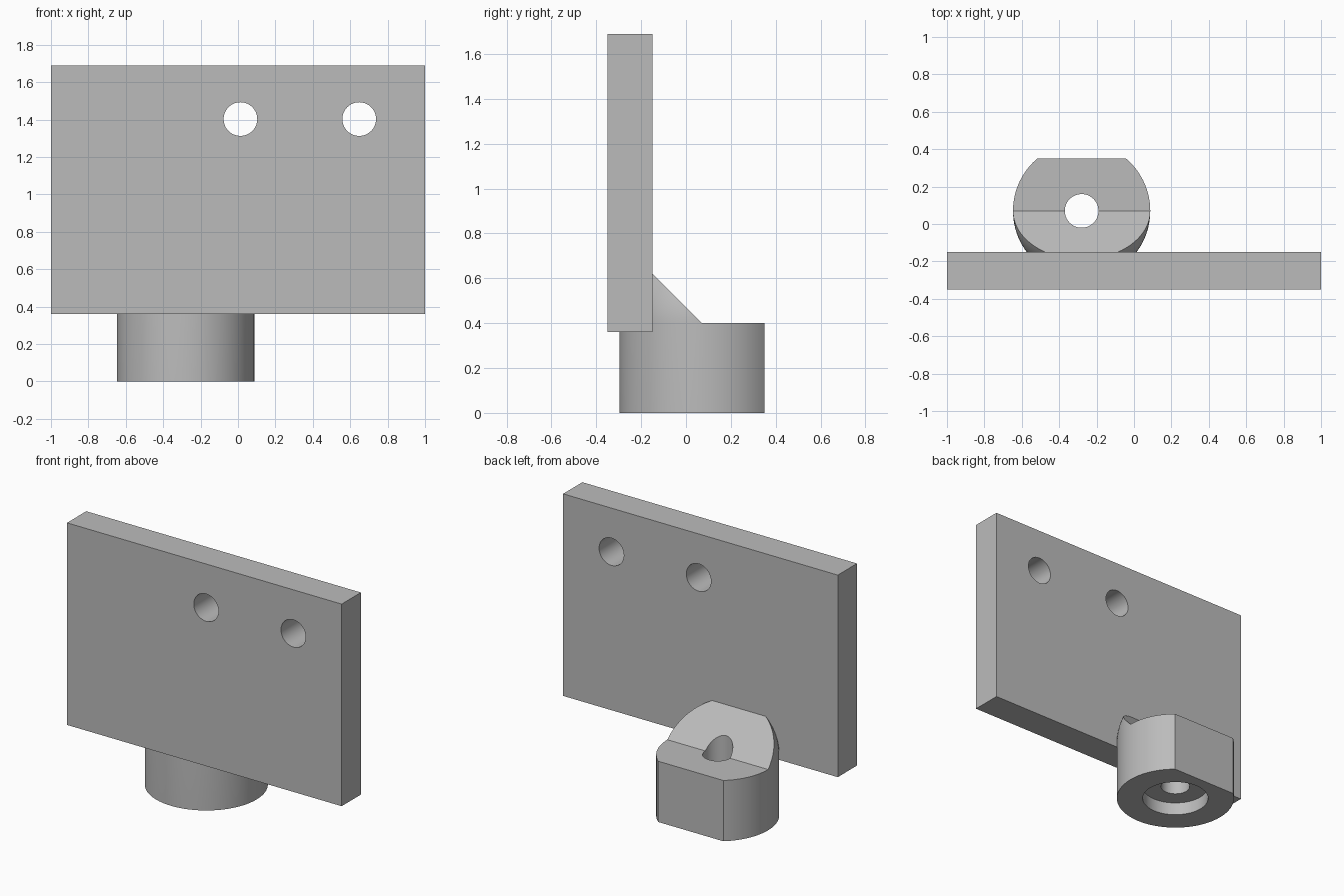
import bpy, bmesh, math
from mathutils import Matrix, Vector

default = bpy.data.objects.get("Cube")
if default:
    bpy.data.objects.remove(default, do_unlink=True)

grey = bpy.data.materials.new("plain grey")
grey.use_nodes = True
colour = (0.5, 0.5, 0.5, 1)
grey.diffuse_color = colour
grey.node_tree.nodes["Principled BSDF"].inputs["Base Color"].default_value = colour

HUB_X, HUB_Y, HUB_R, HUB_TOP = -0.28, 0.07, 0.367, 0.40
HOLE_R = 0.09


def finish(name, bm):
    bmesh.ops.recalc_face_normals(bm, faces=bm.faces)
    mesh = bpy.data.meshes.new(name)
    bm.to_mesh(mesh)
    bm.free()
    mesh.materials.append(grey)
    obj = bpy.data.objects.new(name, mesh)
    bpy.context.collection.objects.link(obj)
    return obj


def box(name, low, high):
    low, high = Vector(low), Vector(high)
    bm = bmesh.new()
    bmesh.ops.create_cube(bm, size=1)
    bmesh.ops.scale(bm, verts=bm.verts, vec=high - low)
    bmesh.ops.translate(bm, verts=bm.verts, vec=(low + high) / 2)
    return finish(name, bm)


def rod(name, centre, radius, length, axis="Z"):
    bm = bmesh.new()
    turn = Matrix.Rotation(math.pi / 2, 4, "X") if axis == "Y" else Matrix()
    bmesh.ops.create_cone(bm, cap_ends=True, segments=64, radius1=radius, radius2=radius,
                          depth=length, matrix=Matrix.Translation(centre) @ turn)
    return finish(name, bm)


def prism(name, outline, x0, x1):
    """Extrude a y-z outline along x."""
    bm = bmesh.new()
    face = bm.faces.new([bm.verts.new((x0, y, z)) for y, z in outline])
    out = bmesh.ops.extrude_face_region(bm, geom=[face])
    moved = [v for v in out["geom"] if isinstance(v, bmesh.types.BMVert)]
    bmesh.ops.translate(bm, verts=moved, vec=(x1 - x0, 0, 0))
    return finish(name, bm)


def cut(obj, cutter):
    cutter.hide_render = True
    mod = obj.modifiers.new("cut", "BOOLEAN")
    mod.operation, mod.solver, mod.object = "DIFFERENCE", "EXACT", cutter
    bpy.context.view_layer.objects.active = obj
    bpy.ops.object.modifier_apply(modifier=mod.name)
    bpy.data.objects.remove(cutter, do_unlink=True)


# Upright plate with two bolt holes
plate = box("mounting_plate", (-1, -0.35, 0.36), (1, -0.15, 1.69))
for x in (0.013, 0.648):
    cut(plate, rod("bolt_hole", (x, -0.25, 1.403), HOLE_R, 1, "Y"))

# Round hub with a domed top, revolved from a profile
bm = bmesh.new()
profile = [(0, 0), (HUB_R, 0)]
for i in range(25):
    a = math.pi / 2 * i / 24
    profile.append((HUB_R * math.cos(a), HUB_TOP + HUB_R * math.sin(a)))
verts = [bm.verts.new((HUB_X + r, HUB_Y, z)) for r, z in profile]
edges = [bm.edges.new(pair) for pair in zip(verts, verts[1:])]
bmesh.ops.spin(bm, geom=verts + edges, cent=(HUB_X, HUB_Y, 0), axis=(0, 0, 1),
               angle=2 * math.pi, steps=96, use_merge=True)
bmesh.ops.remove_doubles(bm, verts=bm.verts, dist=0.0005)
hub = finish("hub", bm)

# Trim the hub to a sloped brace, a level top and a flat back
cut(hub, prism("hub_trim", [(HUB_Y, HUB_TOP), (0.35, HUB_TOP), (0.35, -0.1), (0.7, -0.1),
                            (0.7, 1), (HUB_Y - 0.6, 1)], -1, 0.5))

# Vertical bore and the wider recess underneath
cut(hub, rod("bore", (HUB_X, HUB_Y, 0.4), HOLE_R, 2))
cut(hub, rod("recess", (HUB_X, HUB_Y, 0), 0.205, 0.17))

# Smooth round walls, keep edges sharp
bpy.ops.object.select_all(action="DESELECT")
for obj in (plate, hub):
    obj.select_set(True)
bpy.context.view_layer.objects.active = hub
bpy.ops.object.shade_smooth_by_angle(angle=math.radians(25))
